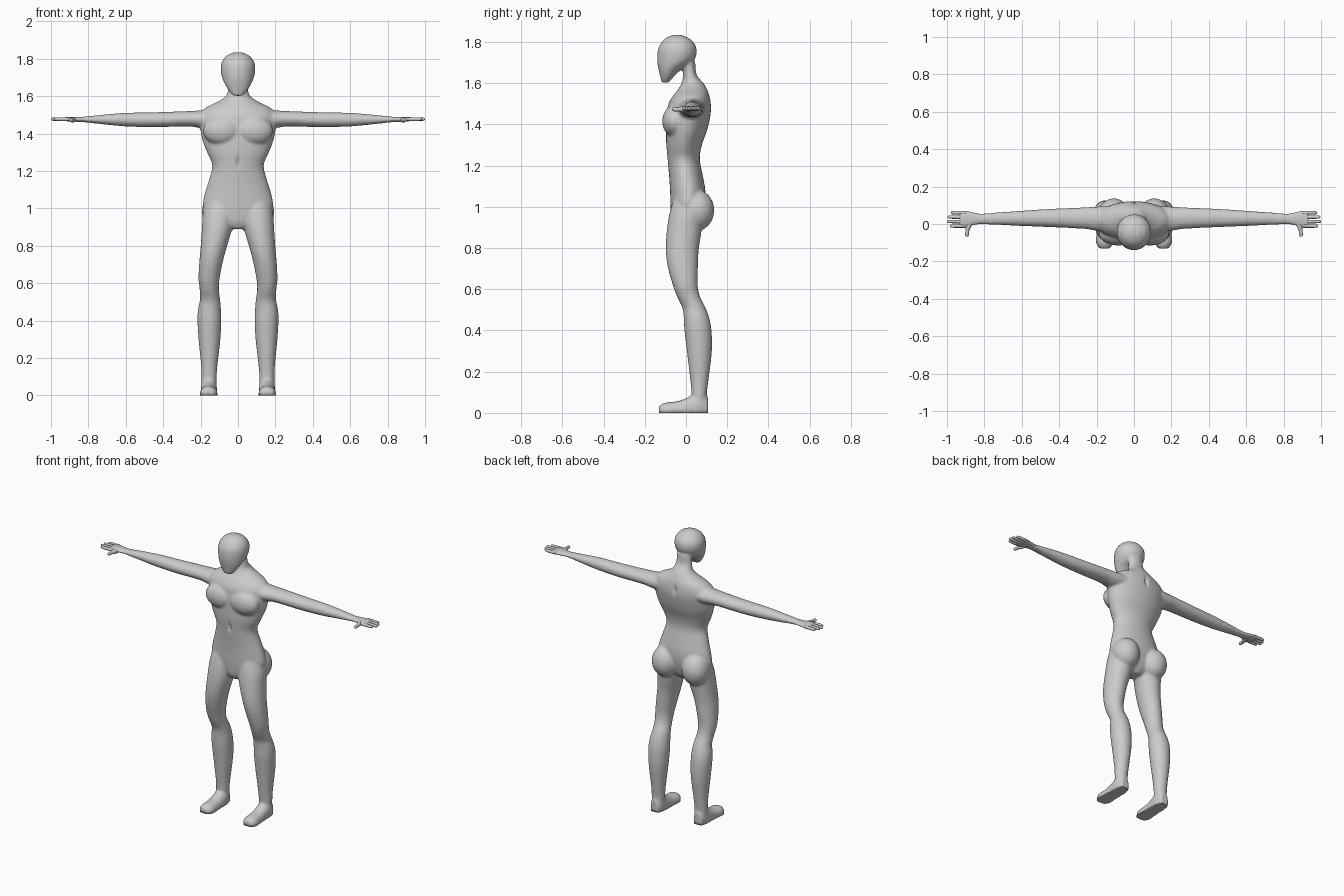
import bpy, bmesh, math
from mathutils import Matrix, Vector

default = bpy.data.objects.get("Cube")
if default:
    bpy.data.objects.remove(default)

grey = bpy.data.materials.new("plain grey")
grey.use_nodes = True
grey.diffuse_color = (0.6, 0.6, 0.6, 1)
grey.node_tree.nodes["Principled BSDF"].inputs["Base Color"].default_value = (0.6, 0.6, 0.6, 1)

X, Y, Z = range(3)


def spline(rows, steps=4):
    """Smoothly fill in rows between the given sections."""
    out = []
    for i in range(len(rows) - 1):
        p0, p1 = rows[max(i - 1, 0)], rows[i]
        p2, p3 = rows[i + 1], rows[min(i + 2, len(rows) - 1)]
        for s in range(steps):
            t = s / steps
            out.append([b + t * ((c - a) / 2 + t * ((a - 2.5 * b + 2 * c - d / 2)
                        + t * (1.5 * (b - c) + (d - a) / 2)))
                        for a, b, c, d in zip(p0, p1, p2, p3)])
    return out + [list(rows[-1])]


def loft(bm, axis, rows, side=1, sides=24):
    """Skin oval sections given as (position, low a, high a, low b, high b)."""
    rings = []
    for t, a0, a1, b0, b1 in spline(rows):
        ring = []
        for k in range(sides):
            ang = math.tau * k / sides
            a = (a0 + a1) / 2 + (a1 - a0) / 2 * math.cos(ang)
            b = (b0 + b1) / 2 + (b1 - b0) / 2 * math.sin(ang)
            co = [a, b]
            co.insert(axis, t)
            ring.append(bm.verts.new((co[X] * side, co[Y], max(co[Z], 0))))
        rings.append(ring)
    for low, high in zip(rings, rings[1:]):
        for k in range(sides):
            n = (k + 1) % sides
            bm.faces.new((low[k], low[n], high[n], high[k]))
    bm.faces.new(rings[0])
    bm.faces.new(rings[-1])


def ball(bm, centre, radii, side=1):
    place = Matrix.Translation((centre[X] * side, centre[Y], centre[Z]))
    bmesh.ops.create_uvsphere(bm, u_segments=32, v_segments=20, radius=1,
                              matrix=place @ Matrix.Diagonal(Vector(radii)).to_4x4())


def finish(bm, name):
    bmesh.ops.recalc_face_normals(bm, faces=bm.faces)
    mesh = bpy.data.meshes.new(name)
    bm.to_mesh(mesh)
    bm.free()
    mesh.materials.append(grey)
    obj = bpy.data.objects.new(name, mesh)
    bpy.context.collection.objects.link(obj)
    for p in mesh.polygons:
        p.use_smooth = True
    return obj


# Sections: (height, half width, front, back)
torso = [(.89, .035, -.05, .04), (.93, .13, -.068, .07), (1, .185, -.075, .09),
         (1.07, .18, -.077, .095), (1.15, .156, -.082, .082), (1.23, .138, -.09, .067),
         (1.3, .166, -.096, .077), (1.37, .192, -.096, .102), (1.45, .205, -.093, .12),
         (1.5, .205, -.085, .121), (1.54, .17, -.062, .114), (1.57, .11, -.038, .102),
         (1.6, .066, -.022, .085), (1.64, .053, -.014, .052), (1.7, .05, -.02, .045)]
head = [(1.602, .028, -.118, -.085), (1.63, .05, -.125, -.06), (1.66, .068, -.132, -.03),
        (1.69, .082, -.138, .015), (1.72, .09, -.14, .045), (1.76, .092, -.137, .052),
        (1.79, .083, -.124, .042), (1.817, .06, -.1, .017), (1.834, .024, -.065, -.02)]
# Sections: (height, inner, outer, front, back)
leg = [(.05, .115, .195, .03, .1), (.1, .114, .196, .026, .102), (.165, .109, .198, .02, .11),
       (.3, .094, .211, .004, .126), (.4, .089, .217, -.008, .124), (.46, .091, .214, -.011, .113),
       (.51, .095, .204, -.018, .095), (.565, .102, .205, -.044, .068), (.62, .099, .211, -.064, .057),
       (.7, .084, .208, -.087, .058), (.78, .064, .201, -.098, .061), (.88, .034, .194, -.094, .075),
       (.97, .015, .188, -.08, .085), (1.04, .02, .17, -.06, .08)]
# Sections: (depth, inner, outer, under, top)
foot = [(-.132, .13, .184, -.02, .034), (-.1, .11, .204, -.03, .05), (-.04, .112, .2, -.03, .057),
        (.01, .112, .198, -.03, .076), (.06, .113, .198, -.03, .1), (.106, .128, .184, -.03, .08)]
# Sections: (reach, front, back, under, top)
arm = [(.1, -.045, .1, 1.43, 1.53), (.2, -.036, .093, 1.43, 1.524), (.27, -.026, .089, 1.438, 1.52),
       (.45, -.017, .081, 1.434, 1.514), (.6, -.011, .071, 1.438, 1.511),
       (.7, -.006, .064, 1.447, 1.503), (.8, -.002, .057, 1.458, 1.493), (.85, 0, .055, 1.463, 1.488)]
palm = [(.82, .002, .053, 1.462, 1.489), (.86, -.006, .061, 1.463, 1.489),
        (.9, -.018, .07, 1.465, 1.489), (.925, -.018, .068, 1.467, 1.487), (.932, -.01, .06, 1.472, 1.482)]

# Body: overlapping muscle masses fused into one skin
bm = bmesh.new()
for rows in (torso, head):
    loft(bm, Z, [(z, -w, w, f, b) for z, w, f, b in rows], sides=32)
for side in (1, -1):
    loft(bm, Z, leg, side)
    loft(bm, Y, foot, side)
    loft(bm, X, arm, side)
    ball(bm, (.085, -.055, 1.415), (.102, .06, .078), side)   # chest muscle
    ball(bm, (.108, .05, .983), (.085, .087, .1), side)       # buttock
body = finish(bm, "body")
fuse = body.modifiers.new("fuse", 'REMESH')
fuse.mode = 'VOXEL'
fuse.voxel_size = .0075
soften = body.modifiers.new("soften", 'SMOOTH')
soften.factor = .5
soften.iterations = 6
graph = bpy.context.evaluated_depsgraph_get()
skin = bpy.data.meshes.new_from_object(body.evaluated_get(graph))
body.modifiers.clear()
body.data = skin
skin.materials.clear()
skin.materials.append(grey)

# Flat soles, belly slit and upper back slit
for v in skin.vertices:
    if v.co.z < .012:
        v.co.z = 0
    for height, facing in ((1.245, -1), (1.5, 1)):
        if v.co.y * facing > .04:
            dent = math.exp(-(v.co.x / .008) ** 2 - ((v.co.z - height) / .03) ** 2)
            v.co.y -= facing * .014 * dent
for p in skin.polygons:
    p.use_smooth = True

# Hands: palm, four fingers and a thumb pointing forward
for side, label in ((1, "left"), (-1, "right")):
    bm = bmesh.new()
    loft(bm, X, palm, side)
    for y, tip in ((-.011, .985), (.013, 1), (.037, .996), (.06, .98)):
        loft(bm, X, [(x, y - r, y + r, 1.477 - r, 1.477 + r) for x, r in
                     ((.9, .009), (.94, .0095), (tip - .012, .0085), (tip - .003, .006), (tip, .002))],
             side, 12)
    loft(bm, Y, [(y, x - r, x + r, 1.473 - r, 1.473 + r) for y, x, r in
                 ((-.068, .893, .003), (-.062, .893, .009), (-.035, .891, .0105),
                  (-.015, .885, .014), (.015, .875, .012))], side, 12)
    finish(bm, label + "_hand")
